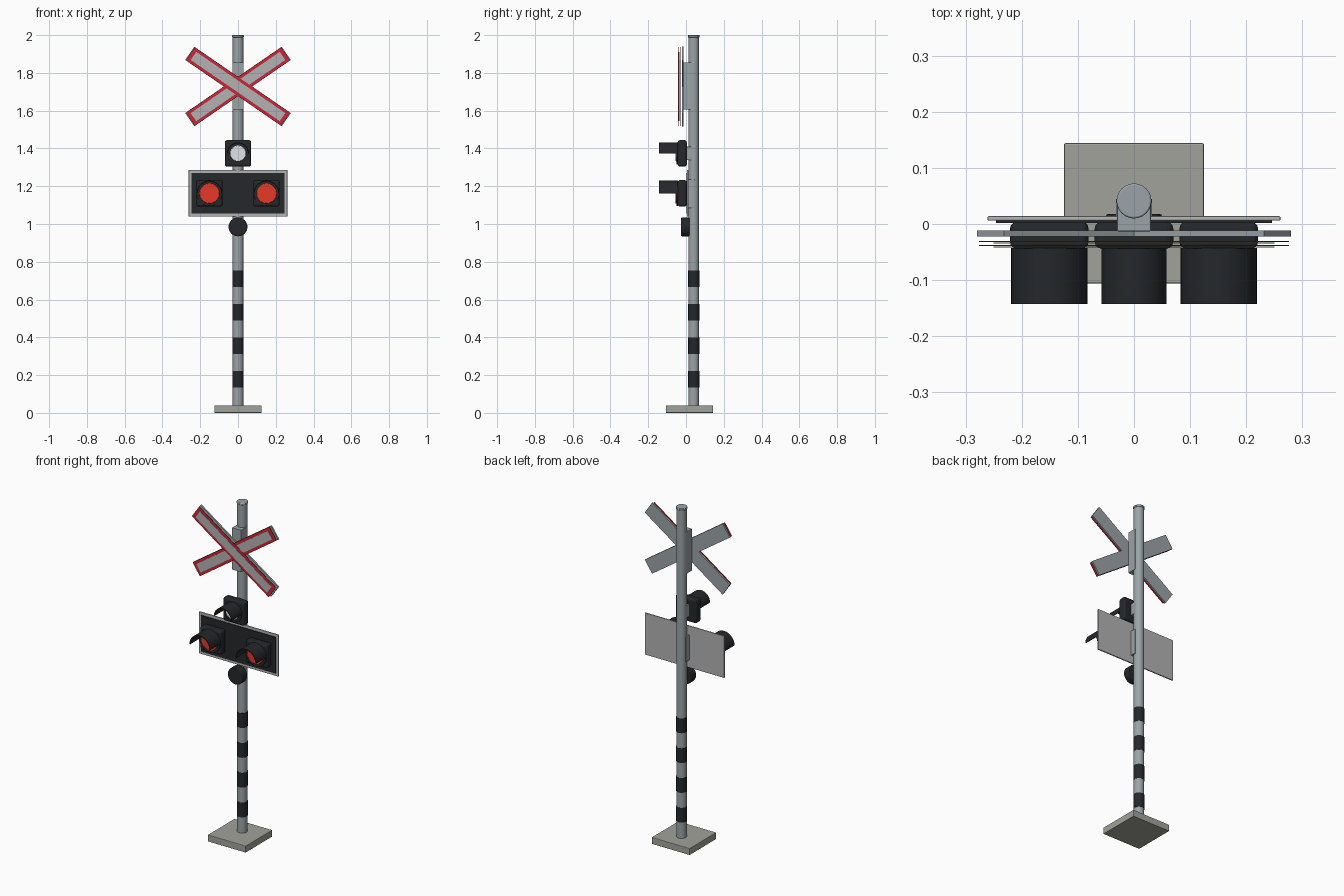
import bpy, bmesh
from math import pi, radians, sin, cos

if "Cube" in bpy.data.objects:
    bpy.data.objects.remove(bpy.data.objects["Cube"])


def material(name, rgb):
    m = bpy.data.materials.new(name)
    m.diffuse_color = (*rgb, 1)
    m.use_nodes = True
    m.node_tree.nodes["Principled BSDF"].inputs["Base Color"].default_value = m.diffuse_color
    return m


STEEL = material("steel", (0.33, 0.37, 0.39))
STONE = material("stone", (0.36, 0.36, 0.33))
BLACK = material("black", (0.018, 0.02, 0.023))
RED = material("red", (0.6, 0.02, 0.04))
LAMP_RED = material("lamp_red", (0.8, 0.04, 0.02))
WHITE = material("white", (0.75, 0.77, 0.8))
FACE = material("sign_face", (0.45, 0.45, 0.45))


def finish(ob, name, mat, bevel=0, segments=2):
    ob.name = ob.data.name = name
    ob.data.materials.append(mat)
    if bevel:
        b = ob.modifiers.new("Bevel", 'BEVEL')
        b.width, b.segments = bevel, segments
        b.limit_method = 'ANGLE'
    return ob


def box(name, x, y, z, mat, bevel=0, segments=2, tilt=0):
    """Box from (centre, size) in x and z and (min, max) in y."""
    bpy.ops.mesh.primitive_cube_add(size=1, location=(x[0], sum(y) / 2, z[0]))
    ob = bpy.context.object
    ob.scale = (x[1], y[1] - y[0], z[1])
    bpy.ops.object.transform_apply(location=False, rotation=False, scale=True)
    ob.rotation_euler.y = tilt
    return finish(ob, name, mat, bevel, segments)


def cylinder(name, r, centre, length, mat, facing_front=False, bevel=0):
    bpy.ops.mesh.primitive_cylinder_add(vertices=48, radius=r, depth=length, location=centre,
                                        rotation=(pi / 2 if facing_front else 0, 0, 0))
    bpy.ops.object.shade_smooth_by_angle(angle=radians(35))
    return finish(bpy.context.object, name, mat, bevel)


def visor(name, x, z, r, y0, y1, mat, t=0.005, n=24):
    """Half-round hood, open underneath."""
    bm = bmesh.new()
    arc = [pi * i / n for i in range(n + 1)]
    ring = [(r * cos(a), r * sin(a)) for a in arc]
    ring += [((r - t) * cos(a), (r - t) * sin(a)) for a in reversed(arc)]
    front = [bm.verts.new((x + u, y0, z + v)) for u, v in ring]
    back = [bm.verts.new((x + u, y1, z + v)) for u, v in ring]
    m = len(ring)
    for i in range(m):
        j = (i + 1) % m
        bm.faces.new((front[i], front[j], back[j], back[i]))
    for i in range(n):
        for s in (front, back):
            bm.faces.new((s[i], s[i + 1], s[m - 2 - i], s[m - 1 - i]))
    bmesh.ops.recalc_face_normals(bm, faces=bm.faces)
    me = bpy.data.meshes.new(name)
    bm.to_mesh(me)
    bm.free()
    ob = bpy.data.objects.new(name, me)
    bpy.context.collection.objects.link(ob)
    bpy.ops.object.select_all(action='DESELECT')
    ob.select_set(True)
    bpy.context.view_layer.objects.active = ob
    bpy.ops.object.shade_smooth_by_angle(angle=radians(35))
    return finish(ob, name, mat)


def lamp(prefix, x, z, hood_r, lens_r, lens_mat):
    box(prefix + "_housing", (x, 0.14), (-0.044, 0.004), (z, 0.14), BLACK, 0.012, 3)
    cylinder(prefix + "_rim", hood_r, (x, -0.047, z), 0.008, BLACK, True)
    cylinder(prefix + "_lens", lens_r, (x, -0.051, z), 0.008, lens_mat, True, 0.002)
    visor(prefix + "_visor", x, z, hood_r, -0.143, -0.046, BLACK)


POLE_Y = 0.041

# Base slab, pole and cap
box("base", (0, 0.25), (-0.106, 0.144), (0.02, 0.04), STONE, 0.003)
cylinder("pole", 0.028, (0, POLE_Y, 1.01), 1.96, STEEL)
cylinder("pole_cap", 0.031, (0, POLE_Y, 1.994), 0.012, STEEL, bevel=0.003)

# Black bands on the lower pole
for i in range(4):
    cylinder(f"pole_band_{i + 1}", 0.0295, (0, POLE_Y, 0.178 + 0.177 * i), 0.087, BLACK)

# Bell
cylinder("bell", 0.05, (0, -0.004, 0.985), 0.044, BLACK, True, 0.004)

# Lamp board: pale backplate with a dark front panel and a pole bracket
box("backplate", (0, 0.522), (0.006, 0.014), (1.163, 0.248), FACE, 0.002)
box("front_panel", (0, 0.492), (0.002, 0.007), (1.163, 0.216), BLACK)
box("backplate_bracket", (0, 0.065), (0.012, 0.045), (1.16, 0.15), STEEL, 0.002)

# Two red lamps and the upper white lamp
for side, sx in (("left", -1), ("right", 1)):
    lamp(side + "_lamp", sx * 0.151, 1.162, 0.068, 0.053, LAMP_RED)
lamp("upper_lamp", 0, 1.374, 0.058, 0.042, WHITE)
box("upper_lamp_bracket", (0, 0.05), (0, 0.035), (1.374, 0.07), STEEL, 0.002)

# Crossed boards: steel backing, with thin red and pale sheets in front
box("cross_bracket", (0, 0.06), (-0.013, 0.045), (1.73, 0.25), STEEL, 0.002)
for label, sign, y in (("rear", -1, -0.031), ("front", 1, -0.038)):
    tilt = sign * radians(34.5)
    box(label + "_board_backing", (0, 0.62), (-0.022, -0.012), (1.728, 0.085), STEEL, tilt=tilt)
    box(label + "_board_border", (0, 0.612), (y - 0.001, y + 0.001), (1.728, 0.084), RED, tilt=tilt)
    box(label + "_board_face", (0, 0.572), (y - 0.004, y - 0.002), (1.728, 0.052), FACE, tilt=tilt)
